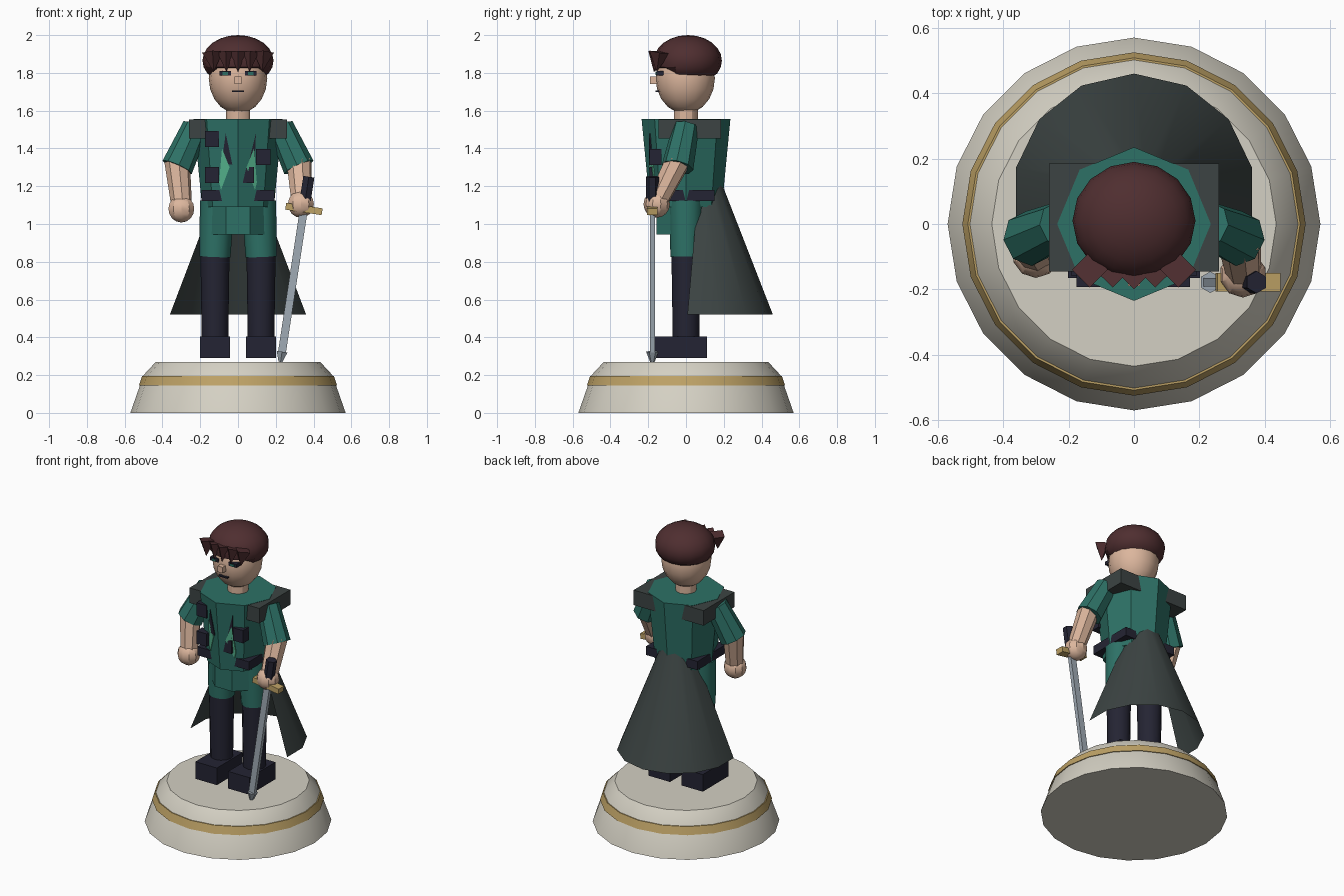
import bpy, bmesh, math
from mathutils import Vector, Matrix

if "Cube" in bpy.data.objects:
    bpy.data.objects.remove(bpy.data.objects["Cube"])


def material(name, rgb):
    m = bpy.data.materials.new(name)
    lin = [((c / 255 + 0.055) / 1.055) ** 2.4 for c in rgb]
    m.diffuse_color = (*lin, 1)
    m.use_nodes = True
    m.node_tree.nodes["Principled BSDF"].inputs["Base Color"].default_value = m.diffuse_color
    return m


STONE = material("stone", (212, 208, 195))
GOLD = material("gold", (190, 162, 102))
TEAL = material("teal cloth", (45, 113, 102))
MINT = material("light green cloth", (86, 182, 143))
NAVY = material("dark leather", (36, 36, 51))
GREY = material("cape grey", (60, 68, 67))
SKIN = material("skin", (220, 182, 157))
HAIR = material("brown hair", (79, 46, 48))
STEEL = material("steel", (160, 171, 181))


def finish(name, bm, mat):
    bmesh.ops.recalc_face_normals(bm, faces=bm.faces)
    me = bpy.data.meshes.new(name)
    bm.to_mesh(me)
    bm.free()
    ob = bpy.data.objects.new(name, me)
    bpy.context.collection.objects.link(ob)
    me.materials.append(mat)
    bpy.ops.object.select_all(action='DESELECT')
    ob.select_set(True)
    bpy.context.view_layer.objects.active = ob
    bpy.ops.object.shade_smooth_by_angle(angle=math.radians(30))
    return ob


def box(name, lo, hi, mat, rot=None):
    bm = bmesh.new()
    lo, hi = Vector(lo), Vector(hi)
    m = Matrix.Translation((lo + hi) / 2) @ (rot or Matrix()) @ Matrix.Diagonal((*(hi - lo), 1))
    bmesh.ops.create_cube(bm, size=1, matrix=m)
    return finish(name, bm, mat)


def tube(name, a, b, ra, rb, mat, n=8, spin=0.0):
    """Tapered cylinder from a to b."""
    bm = bmesh.new()
    a, b = Vector(a), Vector(b)
    d = b - a
    q = Vector((0, 0, 1)).rotation_difference(d).to_matrix().to_4x4()
    m = Matrix.Translation((a + b) / 2) @ q @ Matrix.Rotation(spin, 4, 'Z')
    bmesh.ops.create_cone(bm, cap_ends=True, segments=n, radius1=ra, radius2=rb,
                          depth=d.length, matrix=m)
    return finish(name, bm, mat)


def ball(name, c, r, mat, u=16, v=10, floor=None):
    bm = bmesh.new()
    bmesh.ops.create_uvsphere(bm, u_segments=u, v_segments=v, radius=1,
                              matrix=Matrix.Translation(c) @ Matrix.Diagonal((*r, 1)))
    if floor:
        for p in bm.verts:
            p.co.z = max(p.co.z, floor(p.co))
    return finish(name, bm, mat)


def lathe(name, profile, n, mat):
    bm = bmesh.new()
    rings = [[bm.verts.new((r * math.sin(2 * math.pi * i / n), r * math.cos(2 * math.pi * i / n), z))
              for i in range(n)] for r, z in profile]
    for p, q in zip(rings, rings[1:]):
        for i in range(n):
            bm.faces.new((p[i], p[(i + 1) % n], q[(i + 1) % n], q[i]))
    bm.faces.new(rings[0])
    bm.faces.new(rings[-1])
    return finish(name, bm, mat)


# Pedestal with gold band
lathe("pedestal", [(0.57, 0), (0.5, 0.2), (0.435, 0.27)], 20, STONE)
lathe("pedestal_band", [(0.525, 0.145), (0.508, 0.195)], 20, GOLD)

# Legs, boots and feet
for s, side in ((-1, "right"), (1, "left")):
    x = 0.122 * s
    tube(side + "_trouser", (x, 0, 0.825), (0.11 * s, 0, 1.12), 0.082, 0.092, TEAL, 12)
    tube(side + "_boot", (x, 0, 0.38), (x, 0, 0.835), 0.07, 0.077, NAVY, 12)
    box(side + "_foot", (x - 0.08, -0.165, 0.29), (x + 0.08, 0.11, 0.405), NAVY)

# Torso, tunic skirt, belt and shoulder mantle
lathe("torso", [(0.19, 1.09), (0.235, 1.555)], 8, TEAL)
tube("tunic_skirt", (0, 0, 0.945), (0, 0, 1.12), 0.168, 0.168, TEAL, 8, math.pi / 8)
box("belt", (-0.192, -0.158, 1.122), (0.192, 0.152, 1.18), NAVY)
box("mantle", (-0.26, -0.145, 1.452), (0.26, 0.185, 1.553), GREY)

# Harness pouches on the chest
for i, (x, z) in enumerate(((-0.138, 1.45), (0.134, 1.355), (-0.138, 1.26), (0.047, 1.26))):
    box(f"pouch_{i}", (x - 0.038, -0.192, z - 0.043), (x + 0.038, -0.13, z + 0.043), NAVY)


def chest_plate(name, pts, mat):
    """Thin plate following the front of the torso."""
    bm = bmesh.new()
    layers = []
    for off in (0.006, -0.003):
        row = []
        for x, z in pts:
            r = 0.19 + 0.045 * (z - 1.09) / 0.465
            row.append(bm.verts.new((x, -(r - 0.414 * abs(x)) - off, z)))
        layers.append(row)
    a, b = layers
    n = len(pts)
    bm.faces.new(a)
    bm.faces.new(b)
    for i in range(n):
        bm.faces.new((a[i], a[(i + 1) % n], b[(i + 1) % n], b[i]))
    finish(name, bm, mat)


# Lapels and strap ends
for s, side in ((-1, "right"), (1, "left")):
    chest_plate(side + "_lapel", [(0.085 * s, 1.4), (0.045 * s, 1.3), (0.09 * s, 1.18),
                                  (0.1 * s, 1.22)], MINT)
    chest_plate(side + "_strap", [(0.065 * s + 0.015 * (s + 1), 1.48), (0.03 * s + 0.012 * (s + 1), 1.315),
                                  (0.088 * s, 1.315)], NAVY)

# Cape: open half cone at the back
bm = bmesh.new()
rows = []
for r, z in ((0.08, 1.265), (0.37, 0.52)):
    rows.append([bm.verts.new((r * math.cos(t), 0.09 + r * math.sin(t), z))
                 for t in (math.radians(-12.86 + 25.714 * i) for i in range(9))])
for i in range(8):
    bm.faces.new((rows[0][i], rows[1][i], rows[1][i + 1], rows[0][i + 1]))
bm.faces.new(rows[0])
finish("cape", bm, GREY)

# Arms: sleeves, forearms, hands
for s, side, wrist, hand in ((-1, "right", (-0.3, -0.09, 1.11), (-0.3, -0.095, 1.08)),
                             (1, "left", (0.335, -0.145, 1.13), (0.333, -0.155, 1.105))):
    tube(side + "_sleeve", (0.225 * s, 0, 1.515), (0.322 * s, -0.045, 1.3), 0.07, 0.085, TEAL)
    tube(side + "_forearm", (0.322 * s, -0.045, 1.33), wrist, 0.068, 0.056, SKIN)
    ball(side + "_hand", hand, (0.072, 0.07, 0.072), SKIN, 10, 8)

# Sword along one leaning axis
tip, top = Vector((0.225, -0.178, 0.27)), Vector((0.375, -0.178, 1.25))
lean = math.atan2(top.x - tip.x, top.z - tip.z)
tilt = Matrix.Rotation(lean, 4, 'Y')


def sword_box(name, t, size, mat):
    c, h = tip.lerp(top, t), Vector(size) / 2
    box(name, c - h, c + h, mat, tilt)


sword_box("sword_blade", 0.44, (0.042, 0.026, 0.78), STEEL)
sword_box("sword_guard", 0.826, (0.195, 0.056, 0.036), GOLD)
tube("sword_grip", tip.lerp(top, 0.84), top, 0.034, 0.034, NAVY, 6)
tube("sword_tip", tip, tip.lerp(top, 0.055), 0.012, 0.033, STEEL, 6)

# Head, neck and face
tube("neck", (0, 0, 1.54), (0, 0, 1.64), 0.064, 0.064, SKIN, 12)
ball("head", (0, -0.004, 1.772), (0.155, 0.157, 0.188), SKIN)
box("nose", (-0.018, -0.19, 1.742), (0.018, -0.14, 1.782), SKIN)
box("mouth", (-0.033, -0.162, 1.698), (0.033, -0.135, 1.706), NAVY)
for s, side in ((-1, "right"), (1, "left")):
    x = 0.068 * s
    box(side + "_eye", (x - 0.03, -0.157, 1.787), (x + 0.03, -0.12, 1.81), NAVY)
    box(side + "_iris", (x - 0.014, -0.161, 1.789), (x + 0.014, -0.155, 1.804), TEAL)

# Hair cap, raised over the forehead, and fringe spikes
ball("hair", (0, 0.01, 1.865), (0.188, 0.18, 0.135), HAIR, 16, 12,
     lambda p: 1.825 if p.y < -0.09 else 1.778)
for i, (x, y, r) in enumerate(((-0.135, -0.14, 0.055), (-0.065, -0.15, 0.045), (0, -0.155, 0.045),
                               (0.065, -0.15, 0.045), (0.135, -0.14, 0.055))):
    tube(f"fringe_{i}", (x * 0.95, y - 0.015, 1.805), (x, y, 1.91), 0.0, r, HAIR, 4)
